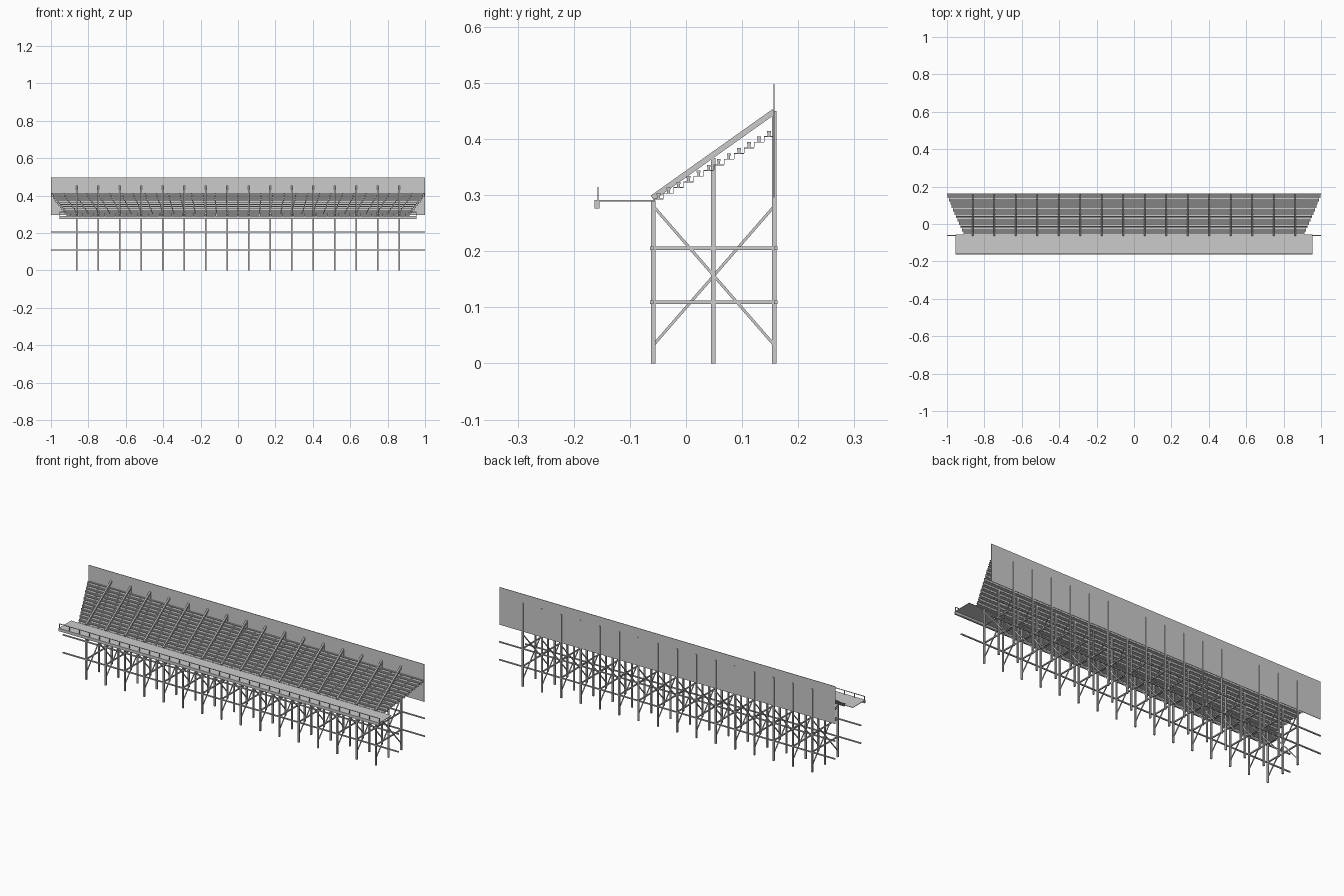
import bpy, bmesh
from mathutils import Vector, Matrix

if "Cube" in bpy.data.objects:
    bpy.data.objects.remove(bpy.data.objects["Cube"])

Y_FRONT, Y_MID, Y_BACK = -0.058, 0.049, 0.157
BAYS = [-0.8625 + 0.115 * i for i in range(16)]


def add_box(bm, x, y, z):
    """Box from (min, max) ranges."""
    lo, hi = Vector((x[0], y[0], z[0])), Vector((x[1], y[1], z[1]))
    m = Matrix.Translation((lo + hi) / 2) @ Matrix.Diagonal((*(hi - lo), 1))
    bmesh.ops.create_cube(bm, size=1, matrix=m)


def add_bar(bm, a, b, width, depth):
    """Rectangular bar in a y-z plane from a to b."""
    a, b = Vector(a), Vector(b)
    d = b - a
    rot = Vector((0, 1, 0)).rotation_difference(d).to_matrix().to_4x4()
    m = Matrix.Translation((a + b) / 2) @ rot @ Matrix.Diagonal((width, d.length, depth, 1))
    bmesh.ops.create_cube(bm, size=1, matrix=m)


def finish(name, bm):
    me = bpy.data.meshes.new(name)
    bm.to_mesh(me)
    bm.free()
    ob = bpy.data.objects.new(name, me)
    bpy.context.collection.objects.link(ob)
    return ob


# Upright posts
bm = bmesh.new()
for x in BAYS:
    for y, top in ((Y_FRONT, 0.29), (Y_MID, 0.366), (Y_BACK, 0.45)):
        add_box(bm, (x - 0.004, x + 0.004), (y - 0.004, y + 0.004), (0, top))
finish("posts", bm)

# Cross ties, diagonal braces and sloping rakers on each frame
ties, braces, rakers = bmesh.new(), bmesh.new(), bmesh.new()
for x in BAYS:
    for z in (0.109, 0.205):
        add_bar(ties, (x, -0.064, z), (x, 0.1625, z), 0.006, 0.006)
    add_bar(braces, (x - 0.002, Y_FRONT, 0.033), (x - 0.002, Y_BACK, 0.28), 0.004, 0.005)
    add_bar(braces, (x + 0.002, Y_FRONT, 0.28), (x + 0.002, Y_BACK, 0.033), 0.004, 0.005)
    add_bar(rakers, (x, -0.06, 0.295), (x, 0.157, 0.449), 0.008, 0.010)
finish("cross_ties", ties)
finish("diagonal_braces", braces)
finish("sloping_beams", rakers)

# Long rails along front and back
bm = bmesh.new()
for y in (-0.061, 0.160):
    for z in (0.109, 0.205):
        add_box(bm, (-1, 1), (y - 0.003, y + 0.003), (z - 0.003, z + 0.003))
finish("long_rails", bm)

# Stepped rows: tread, riser, bench plank and bench legs
treads, benches, legs = bmesh.new(), bmesh.new(), bmesh.new()
ROWS, PITCH, RISE = 12, 0.0179, 0.0101
for k in range(ROWS):
    y0 = Y_FRONT + k * PITCH
    z = 0.294 + k * RISE
    hw = 0.912 + 0.086 * k / (ROWS - 1)
    yc = y0 + 0.009
    add_box(treads, (-hw, hw), (y0, y0 + PITCH), (z - 0.0015, z))
    if k:
        add_box(treads, (-hw, hw), (y0, y0 + 0.001), (z - RISE, z - 0.0015))
    add_box(benches, (-hw, hw), (yc - 0.0035, yc + 0.0035), (z + 0.006, z + 0.0095))
    n = 32
    for i in range(n + 1):
        x = (-1 + 2 * i / n) * (hw - 0.004)
        add_box(legs, (x - 0.003, x + 0.003), (yc - 0.0025, yc + 0.0025), (z, z + 0.006))
finish("step_treads", treads)
finish("bench_planks", benches)
finish("bench_legs", legs)

# Front walkway with edge beam
bm = bmesh.new()
add_box(bm, (-0.955, 0.955), (-0.160, -0.056), (0.289, 0.2915))
finish("walkway", bm)
bm = bmesh.new()
add_box(bm, (-0.955, 0.955), (-0.1635, -0.1545), (0.276, 0.2915))
finish("walkway_edge_beam", bm)

# Walkway guard rail
bm = bmesh.new()
add_box(bm, (-0.955, 0.955), (-0.158, -0.1555), (0.311, 0.314))
for i in range(33):
    x = -0.953 + 1.906 * i / 32
    add_box(bm, (x - 0.0015, x + 0.0015), (-0.158, -0.1555), (0.2915, 0.311))
finish("guard_rail", bm)

# Back wall
bm = bmesh.new()
add_box(bm, (-1, 1), (0.1555, 0.1580), (0.296, 0.498))
finish("back_wall", bm)
